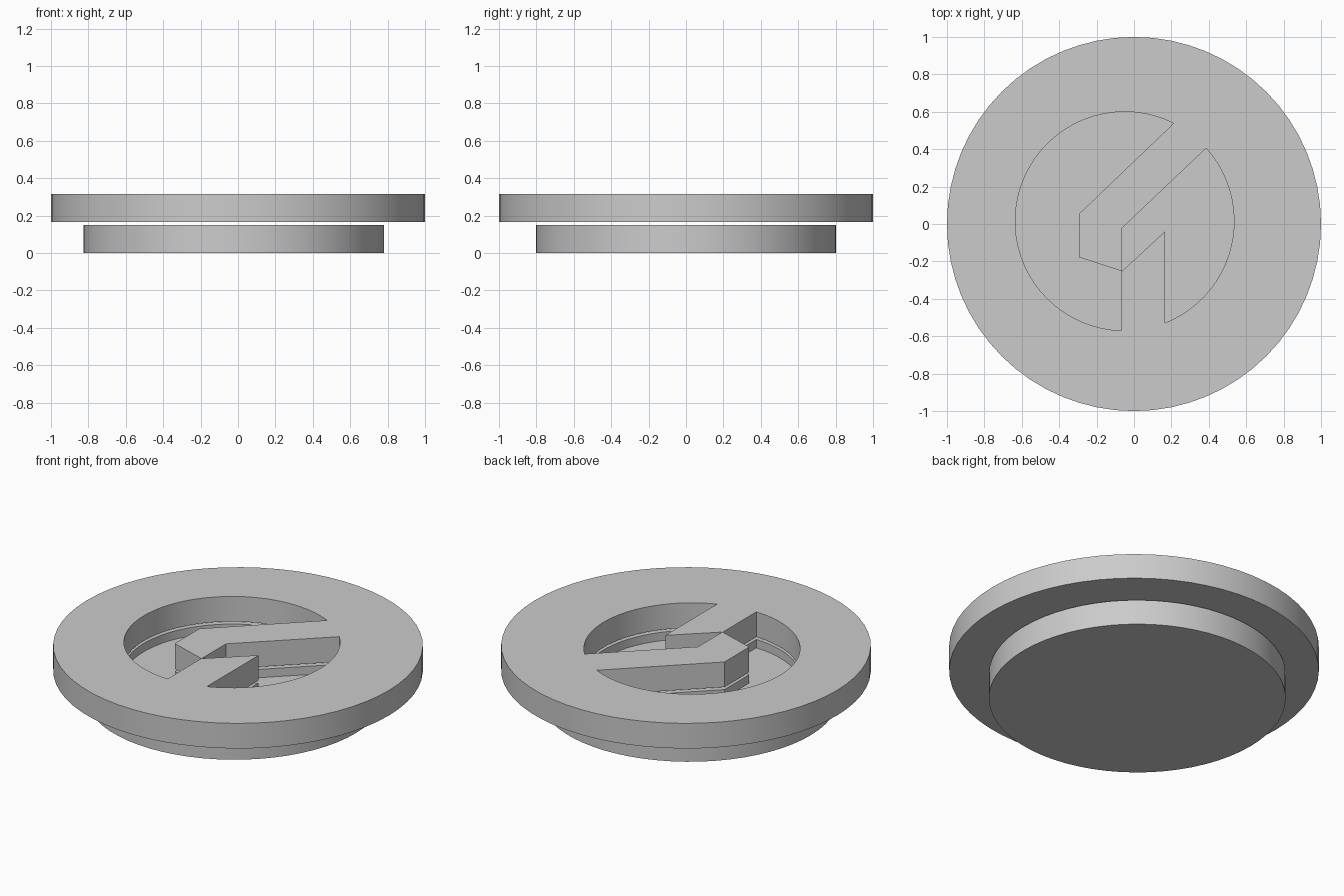
import bpy
import bmesh
from math import atan2, cos, sin, pi

cube = bpy.data.objects.get("Cube")
if cube:
    bpy.data.objects.remove(cube)

grey = bpy.data.materials.new("plain grey")
grey.use_nodes = True
colour = (0.6, 0.6, 0.6, 1)
grey.diffuse_color = colour
grey.node_tree.nodes["Principled BSDF"].inputs["Base Color"].default_value = colour

HOLE_X, HOLE_Y, HOLE_R = -0.05, 0.015, 0.585


def arc(start, end, steps):
    """Points on the round opening, counterclockwise from start to end."""
    a = atan2(start[1] - HOLE_Y, start[0] - HOLE_X)
    b = atan2(end[1] - HOLE_Y, end[0] - HOLE_X)
    if b < a:
        b += 2 * pi
    angles = [a + (b - a) * i / steps for i in range(steps + 1)]
    return [(HOLE_X + HOLE_R * cos(t), HOLE_Y + HOLE_R * sin(t)) for t in angles]


def prism(name, outline, bottom, top):
    """Extrude a flat counterclockwise outline between two heights."""
    bm = bmesh.new()
    face = bm.faces.new([bm.verts.new((x, y, bottom)) for x, y in outline])
    raised = bmesh.ops.extrude_face_region(bm, geom=[face])["geom"]
    verts = [v for v in raised if isinstance(v, bmesh.types.BMVert)]
    bmesh.ops.translate(bm, vec=(0, 0, top - bottom), verts=verts)
    bmesh.ops.recalc_face_normals(bm, faces=bm.faces)
    mesh = bpy.data.meshes.new(name)
    bm.to_mesh(mesh)
    bm.free()
    mesh.materials.append(grey)
    obj = bpy.data.objects.new(name, mesh)
    bpy.context.collection.objects.link(obj)
    return obj


def disc(name, x, radius, bottom, top, sides=64):
    ring = [2 * pi * i / sides for i in range(sides)]
    return prism(name, [(x + radius * cos(t), radius * sin(t)) for t in ring], bottom, top)


# Openings either side of the slanted arm and the upright bar
left_opening = arc((0.21, 0.535), (-0.066, -0.57), 38) + [
    (-0.066, -0.252), (-0.293, -0.178), (-0.293, 0.055)]
right_opening = arc((0.165, -0.53), (0.38, 0.40), 22) + [
    (-0.064, -0.022), (-0.064, -0.252), (0.165, -0.04)]


def cut_openings(obj, bottom, top):
    for outline in (left_opening, right_opening):
        cutter = prism("opening_cutter", outline, bottom, top)
        cutter.hide_render = True
        mod = obj.modifiers.new("opening", 'BOOLEAN')
        mod.operation = 'DIFFERENCE'
        mod.solver = 'EXACT'
        mod.object = cutter
        bpy.context.view_layer.objects.active = obj
        bpy.ops.object.modifier_apply(modifier=mod.name)
        bpy.data.objects.remove(cutter)


# Upper disc, cut right through
upper_disc = disc("upper_disc", 0, 1.0, 0.165, 0.315)
cut_openings(upper_disc, 0.1, 0.4)

# Smaller lower disc, with a shallow recess of the same shape
lower_disc = disc("lower_disc", -0.023, 0.803, 0, 0.15)
cut_openings(lower_disc, 0.1, 0.3)

# Smooth rims with crisp edges
for obj in (upper_disc, lower_disc):
    bpy.ops.object.select_all(action='DESELECT')
    obj.select_set(True)
    bpy.context.view_layer.objects.active = obj
    bpy.ops.object.shade_smooth_by_angle(angle=pi / 6)
